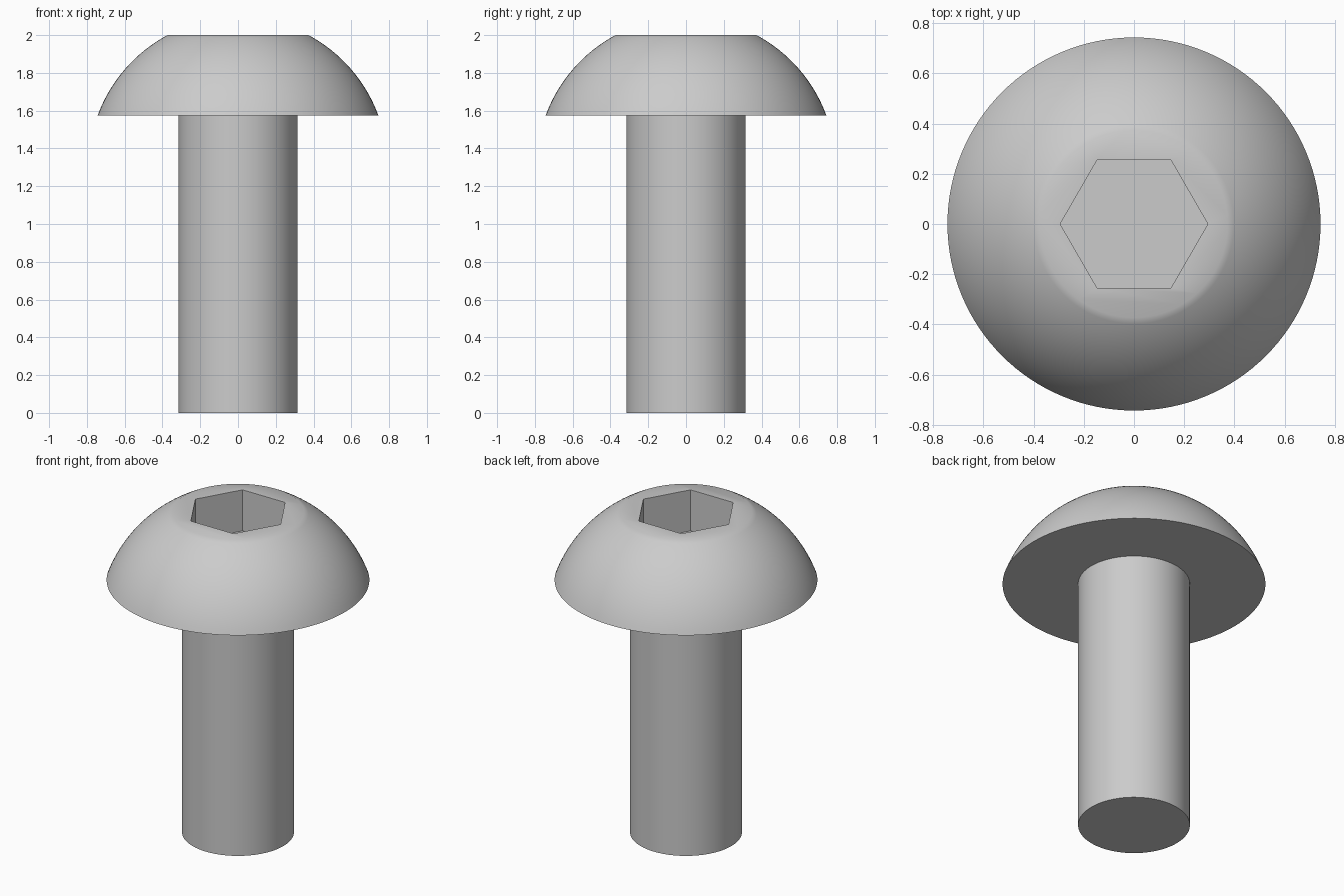
import bpy, bmesh
from math import sin, cos, pi, atan2, hypot, radians

if "Cube" in bpy.data.objects:
    bpy.data.objects.remove(bpy.data.objects["Cube"])

SEGMENTS = 128
SHANK_R, HEAD_R, TOP_R = 0.316, 0.743, 0.373
HEAD_Z, TOP_Z = 1.575, 2.0
HEX_R, HEX_DEPTH = 0.294, 0.256


def ring(bm, radius, z, count):
    return [bm.verts.new((radius * cos(2 * pi * i / count),
                          radius * sin(2 * pi * i / count), z)) for i in range(count)]


def stack(name, profile, count):
    """Closed solid from (radius, z) rings listed bottom to top."""
    bm = bmesh.new()
    rings = [ring(bm, r, z, count) for r, z in profile]
    bm.faces.new(rings[0][::-1])
    for low, high in zip(rings, rings[1:]):
        for i in range(count):
            j = (i + 1) % count
            bm.faces.new((low[i], low[j], high[j], high[i]))
    bm.faces.new(rings[-1])
    mesh = bpy.data.meshes.new(name)
    bm.to_mesh(mesh)
    bm.free()
    obj = bpy.data.objects.new(name, mesh)
    bpy.context.collection.objects.link(obj)
    return obj


# Domed head: spherical arc centred on the axis through the rim and the top flat
centre = (TOP_R**2 + TOP_Z**2 - HEAD_R**2 - HEAD_Z**2) / (2 * (TOP_Z - HEAD_Z))
radius = hypot(HEAD_R, HEAD_Z - centre)
a0 = atan2(HEAD_Z - centre, HEAD_R)
a1 = atan2(TOP_Z - centre, TOP_R)
STEPS = 20
dome = []
for i in range(STEPS + 1):
    a = a0 + (a1 - a0) * i / STEPS
    dome.append((radius * cos(a), centre + radius * sin(a)))

# Shank and head as one turned body
bolt = stack("button_head_bolt", [(SHANK_R, 0), (SHANK_R, HEAD_Z)] + dome, SEGMENTS)

# Hexagonal drive socket
cutter = stack("socket_cutter", [(HEX_R, TOP_Z - HEX_DEPTH), (HEX_R, TOP_Z + 0.2)], 6)
cutter.hide_render = True
socket = bolt.modifiers.new("hex_socket", 'BOOLEAN')
socket.operation = 'DIFFERENCE'
socket.solver = 'EXACT'
socket.object = cutter

bpy.context.view_layer.objects.active = bolt
bolt.select_set(True)
bpy.ops.object.modifier_apply(modifier=socket.name)
bpy.data.objects.remove(cutter)
bpy.ops.object.shade_smooth_by_angle(angle=radians(30))
